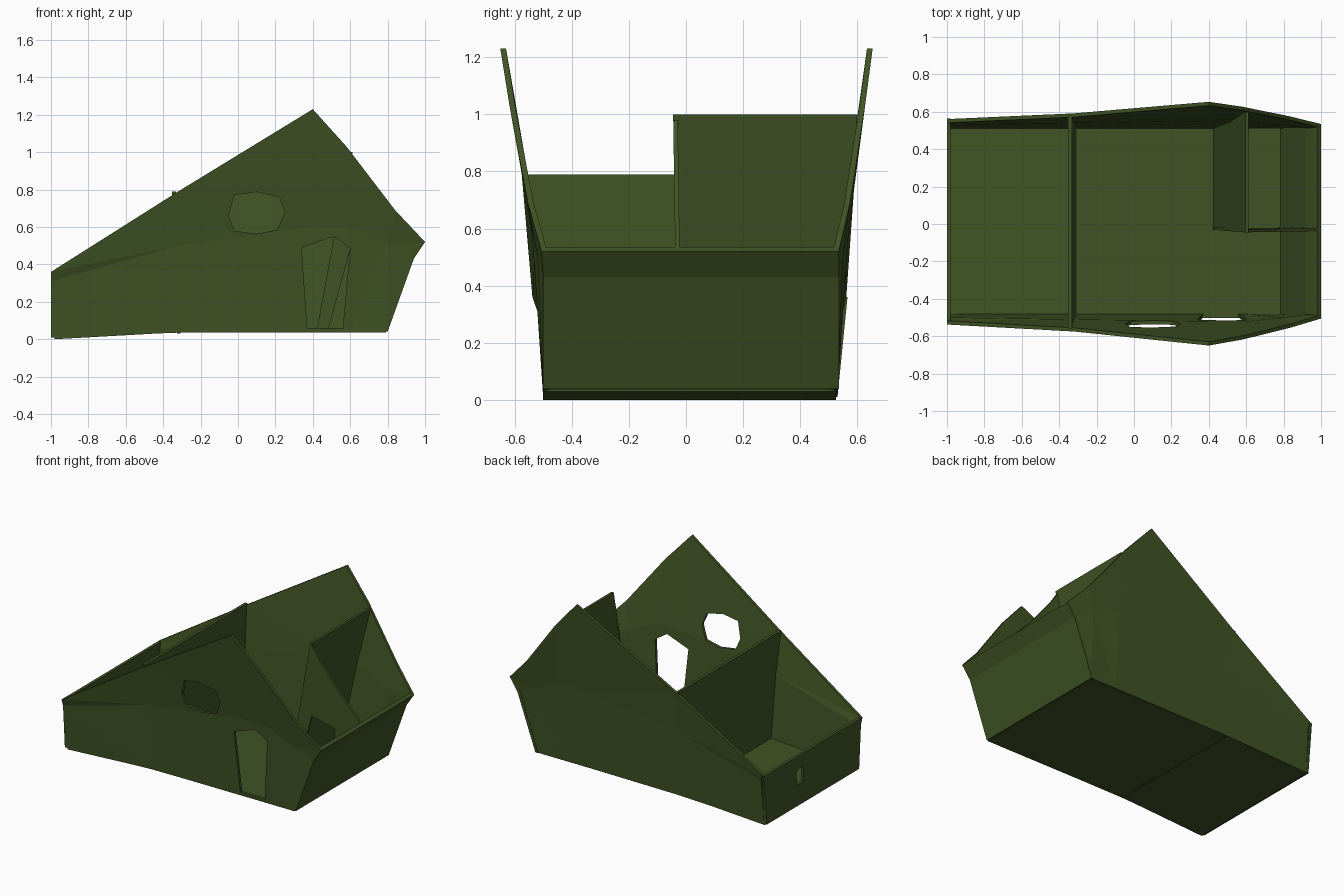
import bpy, bmesh
from mathutils import Vector

if "Cube" in bpy.data.objects:
    bpy.data.objects.remove(bpy.data.objects["Cube"])

green = bpy.data.materials.new("dark_olive_green")
green.diffuse_color = (0.052, 0.088, 0.018, 1)
green.use_nodes = True
green.node_tree.nodes["Principled BSDF"].inputs["Base Color"].default_value = green.diffuse_color


def finish(name, bm):
    bmesh.ops.triangulate(bm, faces=[f for f in bm.faces])
    bmesh.ops.recalc_face_normals(bm, faces=bm.faces)
    mesh = bpy.data.meshes.new(name)
    bm.to_mesh(mesh)
    bm.free()
    ob = bpy.data.objects.new(name, mesh)
    bpy.context.collection.objects.link(ob)
    mesh.materials.append(green)
    return ob


def slab(name, outline, offset):
    """Extrude a closed outline by an offset vector."""
    bm = bmesh.new()
    a = [bm.verts.new(p) for p in outline]
    b = [bm.verts.new(Vector(p) + Vector(offset)) for p in outline]
    bm.faces.new(a)
    bm.faces.new(b)
    for i in range(len(a)):
        j = (i + 1) % len(a)
        bm.faces.new((a[i], a[j], b[j], b[i]))
    return finish(name, bm)


def cut(ob, cutter):
    mod = ob.modifiers.new("opening", 'BOOLEAN')
    mod.operation = 'DIFFERENCE'
    mod.solver = 'EXACT'
    mod.object = cutter
    bpy.context.view_layer.objects.active = ob
    bpy.ops.object.modifier_apply(modifier=mod.name)
    bpy.data.objects.remove(cutter)


# Side wall stations: x base/fold/top, z base/fold/top, flare at fold/top
STATIONS = [
    (-1.0, -1.0, -1.0, 0.01, 0.31, 0.36, 0.02, 0.035),
    (-0.32, -0.32, -0.32, 0.035, 0.50, 0.79, 0.03, 0.07),
    (0.40, 0.40, 0.40, 0.04, 0.60, 1.23, 0.04, 0.14),
    (0.60, 0.60, 0.58, 0.04, 0.60, 1.03, 0.04, 0.11),
    (0.72, 0.80, 0.84, 0.04, 0.50, 0.69, 0.02, 0.05),
    (0.80, 0.94, 1.00, 0.04, 0.43, 0.52, 0.0, 0.005),
]


def side_wall(name, side, base, flare, thick=0.02):
    bm = bmesh.new()
    rings = []
    for xb, xm, xt, zb, zm, zt, dm, dt in STATIONS:
        rows = [(xb, base, zb), (xm, base + dm, zm), (xt, base + dt * flare, zt)]
        outer = [bm.verts.new((x, side * y, z)) for x, y, z in rows]
        inner = [bm.verts.new((x, side * (y - thick), z)) for x, y, z in rows]
        rings.append(outer + inner[::-1])
    for r, s in zip(rings, rings[1:]):
        for i in range(6):
            j = (i + 1) % 6
            bm.faces.new((r[i], r[j], s[j], s[i]))
    for r in (rings[0], rings[-1]):
        bm.faces.new((r[0], r[1], r[4], r[5]))
        bm.faces.new((r[1], r[2], r[3], r[4]))
    return finish(name, bm)


# Flared long walls
side_wall("back_wall", 1, 0.53, 0.88)
front = side_wall("front_wall", -1, 0.50, 1.07)

# Window and door openings in the front wall
window = [(-.05, .66), (-.02, .77), (.10, .787), (.22, .76),
          (.25, .68), (.21, .585), (.10, .563), (-.02, .58)]
door = [(.37, .06), (.56, .06), (.60, .49), (.51, .55), (.34, .49)]
for outline in (window, door):
    cut(front, slab("cutter", [(x, -0.9, z) for x, z in outline], (0, 0.6, 0)))

# Low end wall with a small peephole
low = [(-.50, .01), (.53, .01), (.55, .31), (.565, .36), (-.53, .36), (-.52, .31)]
low_wall = slab("low_end_wall", [(-1, y, z) for y, z in low], (0.02, 0, 0))
hole = [(.12, .16), (.19, .16), (.20, .25), (.16, .27), (.12, .26)]
cut(low_wall, slab("cutter", [(-1.1, y, z) for y, z in hole], (0.2, 0, 0)))

# Leaning end wall and floor, as profiles run across the width
lean = [(.80, .04), (.94, .43), (1.0, .52), (.98, .535), (.92, .44), (.78, .04)]
slab("leaning_end_wall", [(x, -.495, z) for x, z in lean], (0, 1.03, 0))
floor = [(-.98, 0), (-.32, .037), (.79, .037), (.795, .052), (-.32, .052), (-.98, .016)]
slab("floor", [(x, -.50, z) for x, z in floor], (0, 1.025, 0))

# Cross partition with a doorway
cross = [(-.49, .03), (-.37, .03), (-.37, .45), (-.16, .46), (-.16, .03),
         (.52, .03), (.545, .50), (.58, .79), (-.56, .79), (-.52, .50)]
slab("cross_partition", [(-.305 - .035 * z, y, z) for y, z in cross], (-.02, 0, 0))

# Small room: leaning tall wall and side wall with a doorway
tall = [(-.03, .04), (.52, .04), (.55, .50), (.60, 1.0), (-.045, 1.0)]
slab("room_tall_wall", [(.415 + .18 * z, y, z) for y, z in tall], (.018, 0, 0))
room = [(.42, .04), (.48, .04), (.60, .48), (.78, .44), (.77, .04), (.80, .04),
        (.93, .43), (.985, .53), (.82, .70), (.66, .90), (.595, 1.0)]
slab("room_side_wall", [(x, -.03 - .015 * z, z) for x, z in room], (0, .016, 0))
